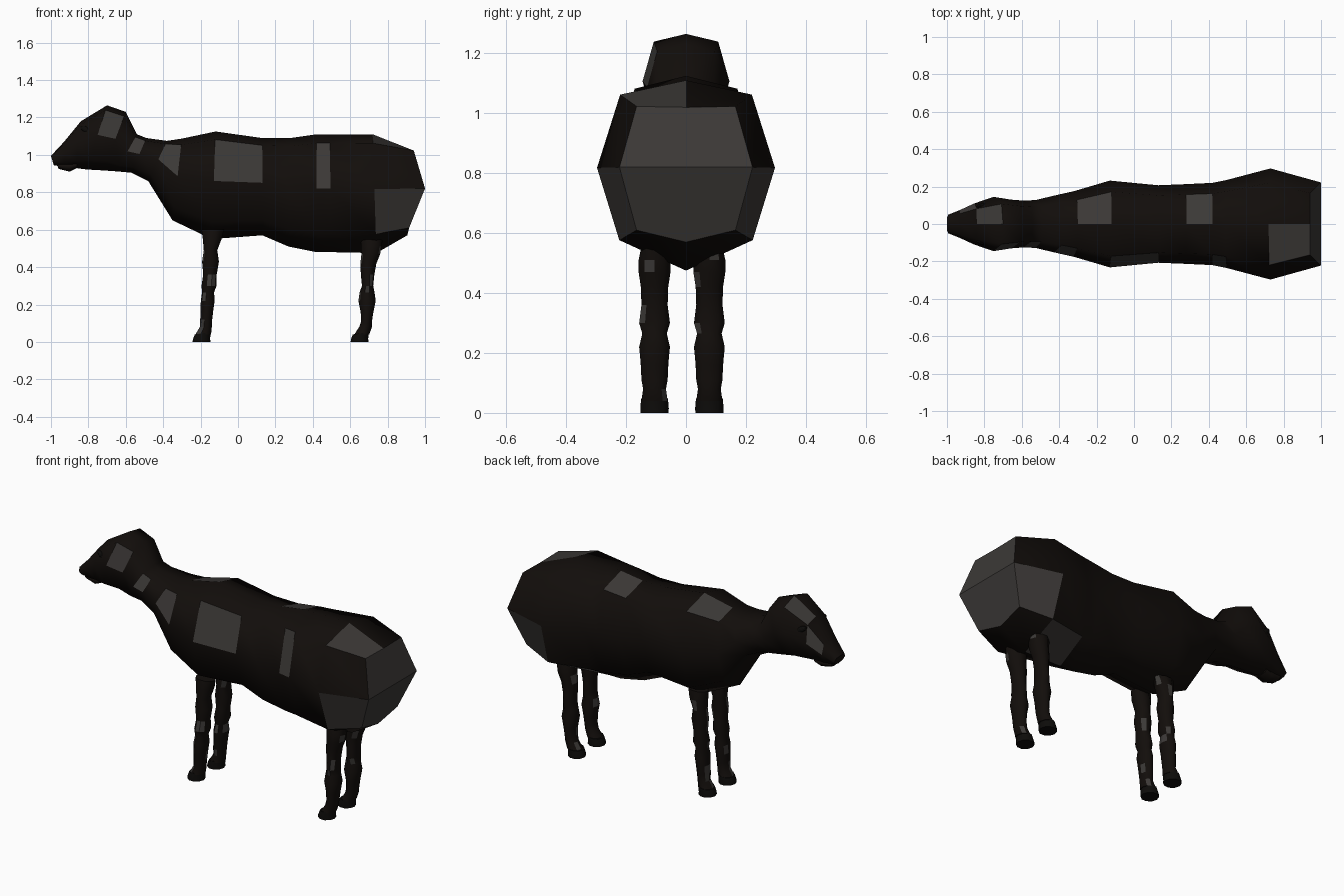
import bpy, bmesh, math, random

random.seed(4)


def material(name, col):
    m = bpy.data.materials.new(name)
    m.diffuse_color = (*col, 1)
    return m


DARK = material("dark_coat", (0.006, 0.0042, 0.0033))
LIGHT = material("grey_patch", (0.045, 0.041, 0.038))
HOOF = material("hoof", (0.004, 0.0035, 0.003))


def loft(name, rings, mats, patch=lambda seg, side: False, rump=False):
    """Skin a row of closed rings; patch() picks the faces in the second material."""
    bm = bmesh.new()
    vs = [[bm.verts.new(p) for p in r] for r in rings]
    n = len(rings[0])
    for i in range(len(vs) - 1):
        for k in range(n):
            k2 = (k + 1) % n
            f = bm.faces.new((vs[i][k], vs[i][k2], vs[i + 1][k2], vs[i + 1][k]))
            f.material_index = 1 if patch(i, k) else 0
            f.smooth = not f.material_index
    # ends: the rump is two large panels that meet in a level ridge
    if rump:
        for ids in ((7, 0, 1, 2, 6), (6, 2, 3, 4, 5)):
            bm.faces.new([vs[0][k] for k in ids]).material_index = 1
    else:
        bm.faces.new(vs[0])
    bm.faces.new(vs[-1])
    bmesh.ops.recalc_face_normals(bm, faces=bm.faces)
    me = bpy.data.meshes.new(name)
    bm.to_mesh(me)
    bm.free()
    for m in mats:
        me.materials.append(m)
    ob = bpy.data.objects.new(name, me)
    bpy.context.collection.objects.link(ob)
    return ob


# eight-sided trunk section: (position from top to bottom, share of half width)
SECTION = [(0, 0), (.075, .74), (.46, 1), (.84, .75),
           (1, 0), (.84, -.75), (.46, -1), (.075, -.74)]


def section(tx, tz, bx, bz, w):
    return [(tx + (bx - tx) * t, w * s, tz + (bz - tz) * t) for t, s in SECTION]


# rump end ring, then body, neck and head:
# top x, top z, bottom x, bottom z, half width
rump = [(.94, 0, 1.02), (.94, .165, 1.023), (1, .222, .82), (.915, .165, .61),
        (.905, 0, .57), (.915, -.165, .61), (1, -.222, .82), (.94, -.165, 1.023)]
body = [
    (.72, 1.11, .74, .475, .297), (.49, 1.11, .50, .48, .235),
    (.42, 1.11, .42, .48, .22), (.28, 1.09, .27, .51, .213),
    (.13, 1.09, .13, .57, .207), (-.12, 1.125, -.14, .55, .232),
    (-.30, 1.087, -.35, .65, .175), (-.38, 1.075, -.48, .86, .152),
    (-.49, 1.09, -.57, .905, .128), (-.54, 1.11, -.65, .912, .125),
    (-.60, 1.23, -.72, .917, .13), (-.70, 1.265, -.81, .922, .145),
    (-.84, 1.18, -.87, .93, .11), (-.93, 1.07, -.93, .935, .075),
    (-1.0, .995, -.985, .945, .05)]
patches = {(0, 5), (0, 7), (0, 2), (2, 6), (3, 0), (5, 6), (6, 0),
           (7, 6), (9, 6), (11, 6), (12, 0), (13, 1), (1, 3)}
loft("body", [rump] + [section(*r) for r in body], (DARK, LIGHT),
     lambda i, k: (i, k) in patches, True)

# lower lip
loft("lower_lip", [section(*r) for r in (
    (-.86, .96, -.86, .93, .05), (-.90, .96, -.90, .91, .045),
    (-.97, .96, -.96, .925, .035))], (DARK,))


def oval(cx, cy, z, rx, ry, tilt=0, n=10):
    out = []
    for k in range(n):
        a = math.tau * k / n
        out.append((cx + rx * math.cos(a), cy + ry * math.sin(a),
                    z + tilt * math.cos(a)))
    return out


# leg outlines: z, centre x, x radius, y radius
front = [(.60, -.135, .060, .040), (.55, -.138, .050, .050),
         (.49, -.147, .036, .046), (.43, -.147, .045, .048),
         (.36, -.150, .036, .043), (.30, -.155, .040, .054),
         (.265, -.160, .032, .043), (.22, -.162, .037, .054),
         (.17, -.166, .034, .049), (.12, -.170, .032, .046),
         (.08, -.172, .032, .040), (.04, -.186, .042, .046)]
hind = [(.56, .715, .06, .045), (.51, .712, .055, .056),
        (.47, .710, .050, .056), (.42, .697, .043, .048),
        (.36, .693, .036, .046), (.30, .693, .030, .054),
        (.265, .690, .040, .043), (.22, .690, .046, .054),
        (.16, .690, .034, .048), (.11, .687, .029, .046),
        (.08, .682, .034, .040), (.04, .662, .040, .046)]

for label, prof, hx in (("front", front, -.195), ("hind", hind, .65)):
    for side, y in (("right", -.105), ("left", .078)):
        rings = [oval(x, y, z, rx, ry) for z, x, rx, ry in prof]
        loft(f"{label}_{side}_leg", rings, (DARK, LIGHT),
             lambda i, k: random.random() < .10)
        # hoof
        loft(f"{label}_{side}_hoof",
             [oval(hx + .006, y, .046, .042, .047, .006),
              oval(hx, y, .015, .046, .050),
              oval(hx, y, 0, .048, .049)], (HOOF,))

# eyes: flattened balls set into the sides of the head
for side, s in (("left", 1), ("right", -1)):
    bpy.ops.mesh.primitive_uv_sphere_add(
        segments=10, ring_count=6, radius=1, location=(-.815, s * .098, 1.135),
        rotation=(0, .55, s * .25))
    eye = bpy.context.object
    eye.name = f"{side}_eye"
    eye.scale = (.032, .012, .016)
    eye.data.materials.append(HOOF)
